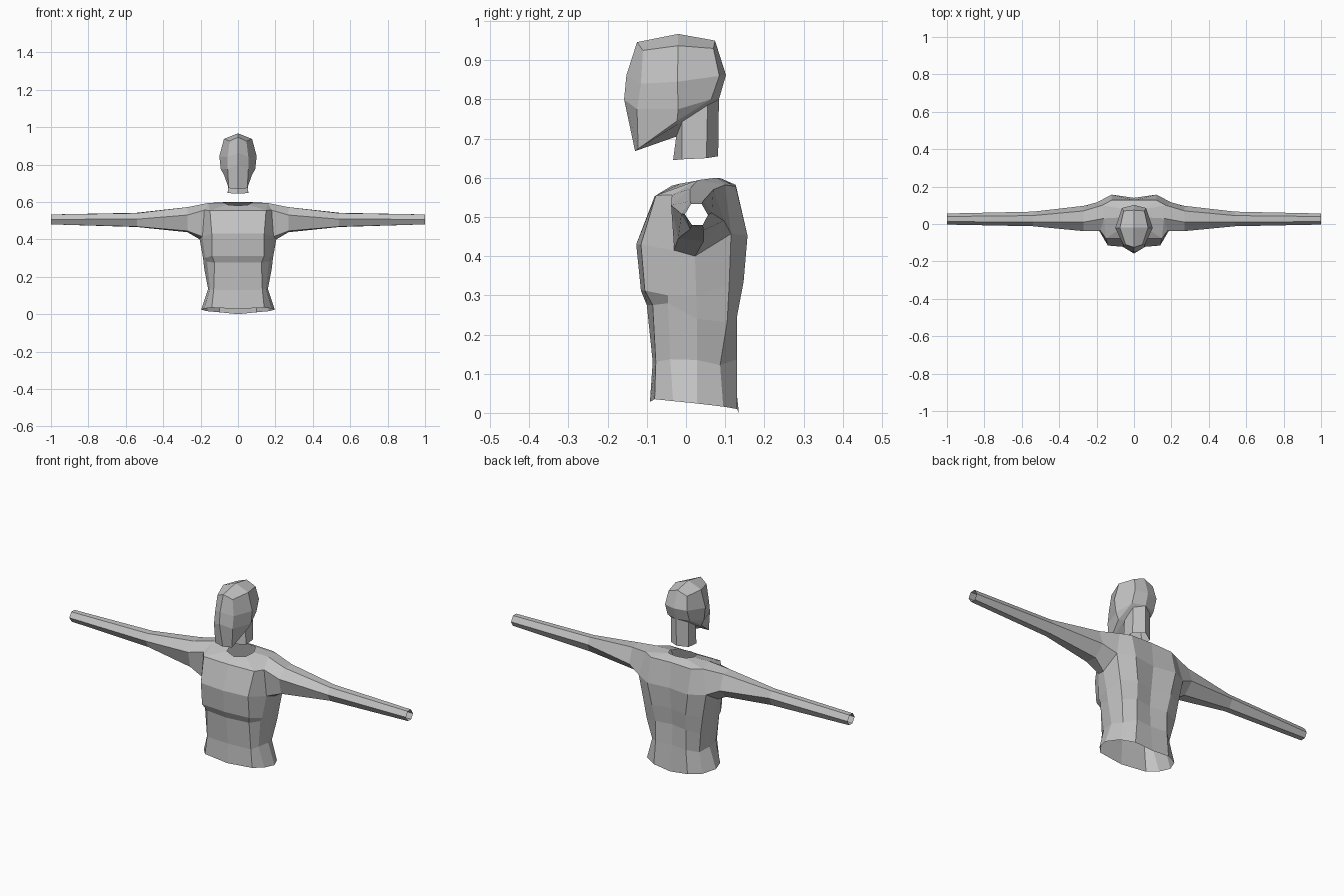
import bpy, bmesh

if "Cube" in bpy.data.objects:
    bpy.data.objects.remove(bpy.data.objects["Cube"])

grey = bpy.data.materials.new("plain grey")
grey.diffuse_color = (0.55, 0.55, 0.55, 1)
grey.use_nodes = True
grey.node_tree.nodes["Principled BSDF"].inputs["Base Color"].default_value = grey.diffuse_color


class HalfShell:
    """Builds the +x half of a low-poly shell, then mirrors it."""

    def __init__(self):
        self.bm = bmesh.new()

    def verts(self, points):
        return [self.bm.verts.new(p) for p in points]

    def face(self, *vs):
        self.bm.faces.new(vs)

    def bridge(self, a, b, closed=False):
        n = len(a)
        for i in range(n if closed else n - 1):
            j = (i + 1) % n
            loop = []
            for v in (a[i], a[j], b[j], b[i]):
                if v not in loop:
                    loop.append(v)
            if len(loop) > 2:
                self.face(*loop)

    def finish(self, name):
        bm = self.bm
        bmesh.ops.mirror(bm, geom=bm.verts[:] + bm.edges[:] + bm.faces[:],
                         axis='X', merge_dist=0.0001)
        bmesh.ops.remove_doubles(bm, verts=bm.verts[:], dist=0.0001)
        bmesh.ops.recalc_face_normals(bm, faces=bm.faces[:])
        mesh = bpy.data.meshes.new(name)
        bm.to_mesh(mesh)
        bm.free()
        mesh.materials.append(grey)
        bpy.context.collection.objects.link(bpy.data.objects.new(name, mesh))


# Torso: half rings from front centre round the side to the spine
body = HalfShell()
hem = [(0, -.092, .028), (.14, -.08, .035), (.18, -.033, .03), (.197, .028, .024),
       (.165, .095, .016), (.1, .13, .01), (0, .135, 0)]
waist = [(0, -.085, .13), (.13, -.077, .13), (.15, -.04, .137), (.16, .028, .135),
         (.14, .087, .122), (.09, .13, .137), (0, .12, .137)]
ribs = [(0, -.1, .275), (.125, -.085, .275), (.165, -.046, .28), (.18, .028, .24),
        (.16, .105, .232), (.09, .13, .245), (0, .115, .245)]
bust = [(0, -.115, .312), (.14, -.105, .312), (.175, -.046, .30), (.187, .026, .30),
        (.175, .11, .325), (.1, .147, .335), (0, .125, .335)]
chest = [(0, -.127, .43), (.14, -.115, .43), (.19, -.03, .415), (.205, .023, .40),
         (.2, .115, .457), (.12, .157, .452), (0, .14, .45)]
rings = [body.verts(r) for r in (hem, waist, ribs, bust, chest)]
for lower, upper in zip(rings, rings[1:]):
    body.bridge(lower, upper)
c = rings[-1]

# Upper chest, shoulder yoke and open neck hole
f0, f1, ft, t, bt, b2, b0 = body.verts([
    (0, -.08, .553), (.15, -.077, .555), (.18, -.036, .556), (.16, .03, .594),
    (.17, .1, .582), (.12, .127, .578), (0, .127, .582)])
neck = body.verts([(0, -.036, .58), (.055, -.015, .585), (.07, .035, .594),
                   (.05, .078, .6), (0, .085, .6)])
body.bridge(c[:3], [f0, f1, ft])
body.bridge(c[4:], [bt, b2, b0])
body.bridge([f0, f1], neck[:2])
body.face(f1, ft, t)
body.face(f1, t, neck[2], neck[1])
body.face(t, bt, neck[3], neck[2])
body.face(bt, b2, neck[3])
body.face(b2, b0, neck[4], neck[3])

# Arm: six-sided tapering sleeve, open at the wrist; (y, z) sections by x
sections = {
    .27: [(-.038, .53), (.01, .572), (.07, .57), (.097, .49), (.045, .438), (-.02, .445)],
    .54: [(-.012, .508), (.01, .54), (.045, .542), (.066, .51), (.045, .466), (.01, .468)],
    1.0: [(-.003, .507), (.013, .533), (.04, .533), (.056, .505), (.043, .48), (.015, .48)],
}
ring = [ft, t, bt, c[4], c[3], c[2]]
for x, yz in sections.items():
    nxt = body.verts([(x, y, z) for y, z in yz])
    body.bridge(ring, nxt, closed=True)
    ring = nxt
body.finish("torso_with_arms")

# Head: half rings from face centre to back of skull
head = HalfShell()
crown = head.verts([(0, -.125, .946), (.045, -.11, .925), (.075, -.02, .937),
                    (.055, .07, .93), (0, .074, .95)])
brow = head.verts([(0, -.152, .862), (.055, -.115, .84), (.1, -.022, .845),
                   (.065, .085, .86), (0, .102, .862)])
cheek = head.verts([(0, -.158, .8), (.055, -.125, .775), (.092, -.02, .775),
                    (.065, .064, .8), (0, .084, .8)])
top = head.verts([(0, -.02, .967)])[0]
chin = head.verts([(0, -.13, .668), (.05, -.122, .674), (.075, -.023, .745)])
head.bridge(crown, brow)
head.bridge(brow, cheek)
head.bridge(cheek[:4], chin + [cheek[3]])
head.face(crown[0], crown[1], crown[2], top)
head.face(top, crown[2], crown[3], crown[4])

# Neck: open tube joined to the underside of the jaw
upper = head.verts([(0, -.025, .705), (.05, -.01, .743), (.052, .055, .785)]) + [cheek[4]]
lower = head.verts([(0, -.033, .645), (.055, -.01, .647), (.052, .052, .65), (0, .082, .655)])
head.bridge(lower, upper)
head.bridge(chin[:2], upper[:2])
head.face(chin[1], chin[2], upper[1])
head.face(chin[2], cheek[3], upper[2], upper[1])
head.face(cheek[3], cheek[4], upper[2])
head.finish("head_with_neck")
